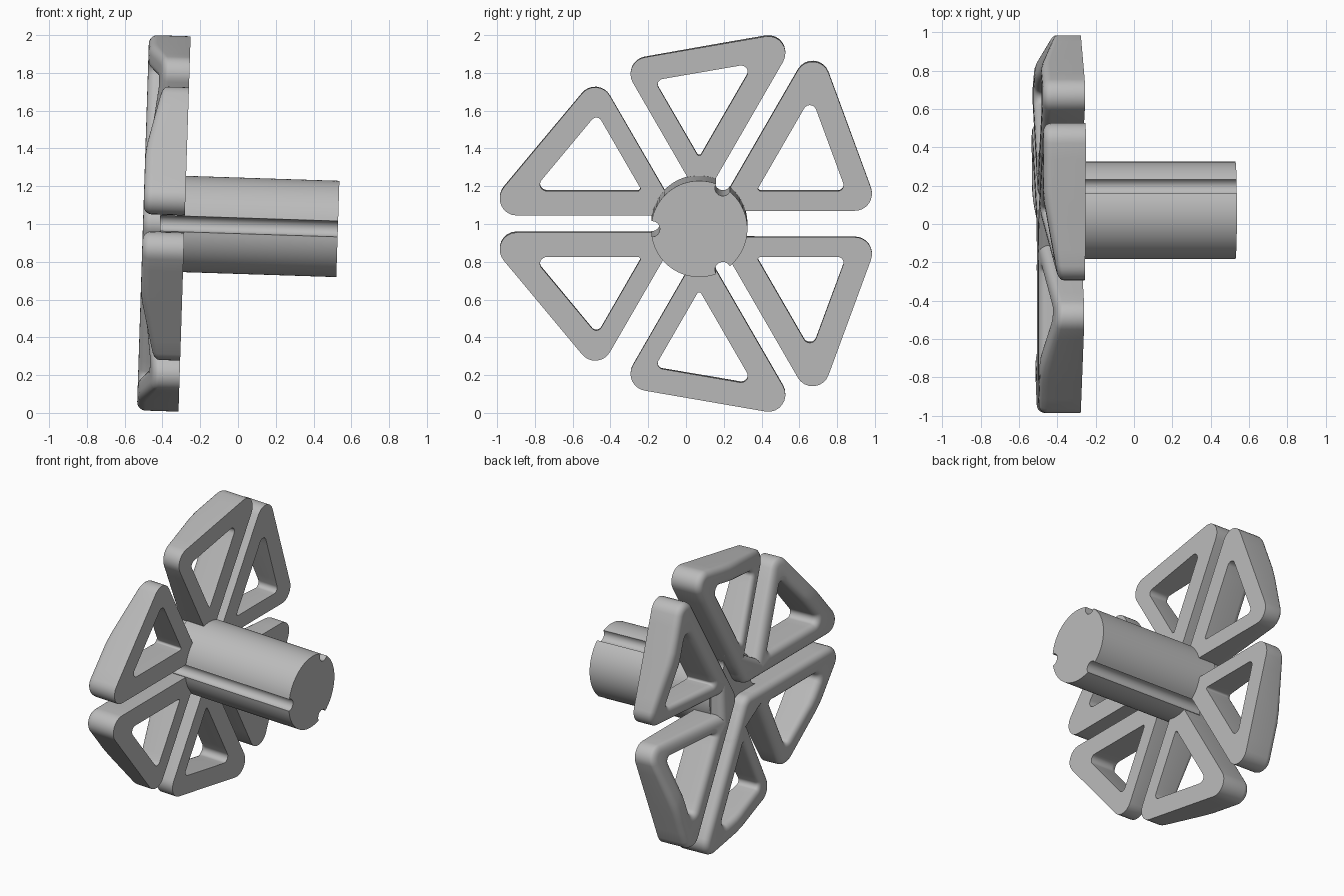
import bpy, bmesh
from math import sin, cos, pi, radians, atan2, asin
from mathutils import Matrix, Vector

cube = bpy.data.objects.get("Cube")
if cube:
    bpy.data.objects.remove(cube)

grey = bpy.data.materials.new("plain grey")
grey.use_nodes = True
grey.diffuse_color = (0.5, 0.5, 0.5, 1)
grey.node_tree.nodes["Principled BSDF"].inputs["Base Color"].default_value = (0.5, 0.5, 0.5, 1)

THICK, FILLET, STEPS = 0.22, 0.045, 5
BASE = Matrix.Translation((-0.283, 0.07, 1.0)) @ Matrix.Rotation(radians(1.85), 4, 'Y')
BOTTOM, OUTER, SLOT = -pi / 2, radians(20.2), radians(150)


def rounded_triangle(lines, radii, grow):
    """Rounded outline from three (normal angle, offset) lines, grown by an offset."""
    pts = []
    for i in range(3):
        (a, ca), (b, cb) = lines[i], lines[(i + 1) % 3]
        r = max(radii[i] + grow, 0.006)
        ca, cb = ca + grow - r, cb + grow - r
        det = sin(b - a)
        cy = (ca * sin(b) - cb * sin(a)) / det
        cz = (cb * cos(a) - ca * cos(b)) / det
        turn = (b - a) % (2 * pi)
        for k in range(9):
            t = a + turn * k / 8
            pts.append((cy + r * cos(t), cz + r * sin(t)))
    # extra points along the straight sides
    out = []
    for i, p in enumerate(pts):
        out.append(p)
        if i % 9 == 8:
            q = pts[(i + 1) % len(pts)]
            for k in range(1, 8):
                out.append((p[0] + (q[0] - p[0]) * k / 8, p[1] + (q[1] - p[1]) * k / 8))
    return out


def back_height(y, z):
    """Back surface slopes down towards the wide gap of each lobe."""
    a = radians(35)
    return 1 - 0.19 * max(0, y * sin(a) - abs(z) * cos(a)) / THICK


def add_ring(bm, pts, depth, slope=True):
    return [bm.verts.new((-depth * (back_height(y, z) if slope else 1), y, z)) for y, z in pts]


def bridge(bm, a, b):
    n = len(a)
    for i in range(n):
        j = (i + 1) % n
        bm.faces.new((a[i], a[j], b[j], b[i]))


def fillet_profile():
    return [(FILLET * (1 - cos(k * pi / 2 / STEPS)), THICK - FILLET * (1 - sin(k * pi / 2 / STEPS)))
            for k in range(STEPS + 1)]


def finish(name, bm, matrices):
    bmesh.ops.recalc_face_normals(bm, faces=bm.faces)
    mesh = bpy.data.meshes.new(name)
    bm.to_mesh(mesh)
    bm.free()
    mesh.materials.append(grey)
    for i, m in enumerate(matrices):
        ob = bpy.data.objects.new(name if len(matrices) == 1 else f"{name}_{i + 1}", mesh)
        bpy.context.collection.objects.link(ob)
        ob.matrix_world = m
    bpy.ops.object.select_all(action='DESELECT')
    ob.select_set(True)
    bpy.context.view_layer.objects.active = ob
    bpy.ops.object.shade_smooth_by_angle(angle=radians(32))


thirds = [BASE @ Matrix.Rotation(k * 2 * pi / 3, 4, 'X') for k in range(3)]

# Pair of open triangular frames, filleted on the back
bm = bmesh.new()
outer_lines = [(BOTTOM, -0.07), (OUTER, 0.919), (SLOT, -0.045)]
hole_lines = [(BOTTOM, -0.175), (OUTER, 0.79), (SLOT, -0.175)]
outer_radii, hole_radii = (0.09, 0.09, 0.006), (0.03, 0.035, 0.012)
rings = [add_ring(bm, rounded_triangle(outer_lines, outer_radii, 0), 0)]
for d, x in fillet_profile():
    rings.append(add_ring(bm, rounded_triangle(outer_lines, outer_radii, -d), x))
for d, x in reversed(fillet_profile()):
    rings.append(add_ring(bm, rounded_triangle(hole_lines, hole_radii, d), x))
rings.append(add_ring(bm, rounded_triangle(hole_lines, hole_radii, 0), 0))
for i, ring in enumerate(rings):
    bridge(bm, ring, rings[(i + 1) % len(rings)])
bmesh.ops.mirror(bm, geom=bm.verts[:] + bm.edges[:] + bm.faces[:],
                 matrix=Matrix.Identity(4), axis='Z', merge_dist=0)
finish("frame_pair", bm, thirds)

# Rounded web joining each pair at the hub
bm = bmesh.new()
web_lines = [(0, 0.24), (SLOT, -0.045), (-SLOT, -0.045)]
web_radii = (0.02, 0.09, 0.02)
rings = [add_ring(bm, rounded_triangle(web_lines, web_radii, 0), 0, False)]
for d, x in fillet_profile():
    rings.append(add_ring(bm, rounded_triangle(web_lines, web_radii, -d), x, False))
for a, b in zip(rings, rings[1:]):
    bridge(bm, a, b)
bm.faces.new(rings[0])
bm.faces.new(rings[-1])
finish("hub_web", bm, thirds)

# Shaft with three rounded keyways
R, W, FLOOR = 0.255, 0.042, 0.25
profile = []
for k in range(3):
    a = pi / 3 + k * 2 * pi / 3
    along, across = Vector((cos(a), sin(a))), Vector((-sin(a), cos(a)))
    for s in range(9):
        t = pi * s / 8
        profile.append(along * (FLOOR - W * sin(t)) - across * W * cos(t))
    half = asin(W / R)
    for s in range(25):
        t = a + half + (2 * pi / 3 - 2 * half) * s / 24
        profile.append(Vector((cos(t), sin(t))) * R)
bm = bmesh.new()
back = add_ring(bm, profile, 0.13, False)
front = add_ring(bm, profile, -0.812, False)
bridge(bm, back, front)
bm.faces.new(back)
bm.faces.new(front)
finish("shaft", bm, [BASE])
